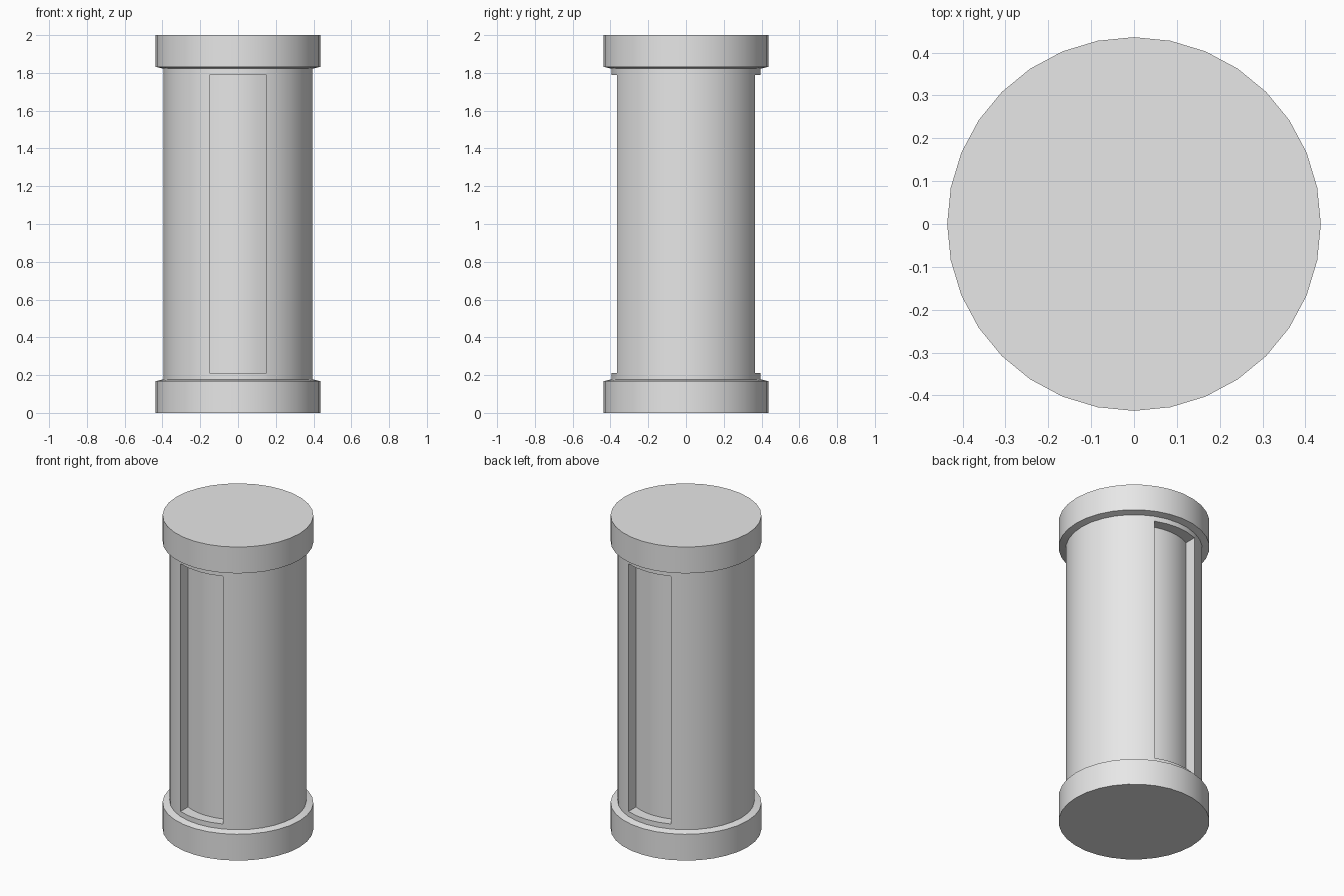
import bpy, bmesh
from math import sin, cos, asin, pi

cube = bpy.data.objects.get("Cube")
if cube:
    bpy.data.objects.remove(cube)

SIDES = 32
CAP_R, BODY_R, FLOOR_R = 0.436, 0.395, 0.327
SLOT_HALF, SLOT_BOTTOM, SLOT_TOP = 0.15, 0.21, 1.79

grey = bpy.data.materials.new("plain grey")
grey.use_nodes = True
colour = (0.8, 0.8, 0.8, 1)
grey.diffuse_color = colour
grey.node_tree.nodes["Principled BSDF"].inputs["Base Color"].default_value = colour


def make_object(name, bm):
    bmesh.ops.recalc_face_normals(bm, faces=bm.faces)
    mesh = bpy.data.meshes.new(name)
    bm.to_mesh(mesh)
    bm.free()
    obj = bpy.data.objects.new(name, mesh)
    bpy.context.collection.objects.link(obj)
    mesh.materials.append(grey)
    return obj


def lathe(name, profile):
    """Closed solid from (radius, z) rings, capped at both ends."""
    bm = bmesh.new()
    rings = [[bm.verts.new((r * sin(2 * pi * i / SIDES), r * cos(2 * pi * i / SIDES), z))
              for i in range(SIDES)] for r, z in profile]
    for low, high in zip(rings, rings[1:]):
        for i in range(SIDES):
            j = (i + 1) % SIDES
            bm.faces.new((low[i], low[j], high[j], high[i]))
    bm.faces.new(rings[0])
    bm.faces.new(rings[-1])
    return make_object(name, bm)


def slot_cutter(name, side):
    """Prism with a curved inner face that leaves a rounded recess floor."""
    half = asin(SLOT_HALF / FLOOR_R)
    steps = 6
    arc = [half * (2 * k / steps - 1) for k in range(steps + 1)]
    outline = [(FLOOR_R * sin(a), side * FLOOR_R * cos(a)) for a in arc]
    outline += [(SLOT_HALF, side * 0.5), (-SLOT_HALF, side * 0.5)]
    bm = bmesh.new()
    face = bm.faces.new([bm.verts.new((x, y, SLOT_BOTTOM)) for x, y in outline])
    top = bmesh.ops.extrude_face_region(bm, geom=[face])["geom"]
    bmesh.ops.translate(bm, vec=(0, 0, SLOT_TOP - SLOT_BOTTOM),
                        verts=[v for v in top if isinstance(v, bmesh.types.BMVert)])
    return make_object(name, bm)


# Column with wide end caps and slightly sloped shoulders
column = lathe("capped_column", [
    (CAP_R, 0), (CAP_R, 0.168), (BODY_R, 0.178),
    (BODY_R, 1.822), (CAP_R, 1.832), (CAP_R, 2)])

# Tall recesses in the front and back
bpy.context.view_layer.objects.active = column
column.select_set(True)
for label, side in (("front", -1), ("back", 1)):
    cutter = slot_cutter(label + "_recess_cutter", side)
    mod = column.modifiers.new(label + " recess", "BOOLEAN")
    mod.operation = "DIFFERENCE"
    mod.solver = "EXACT"
    mod.object = cutter
    bpy.ops.object.modifier_apply(modifier=mod.name)
    bpy.data.objects.remove(cutter)

bpy.ops.object.shade_smooth_by_angle(angle=pi / 6)
